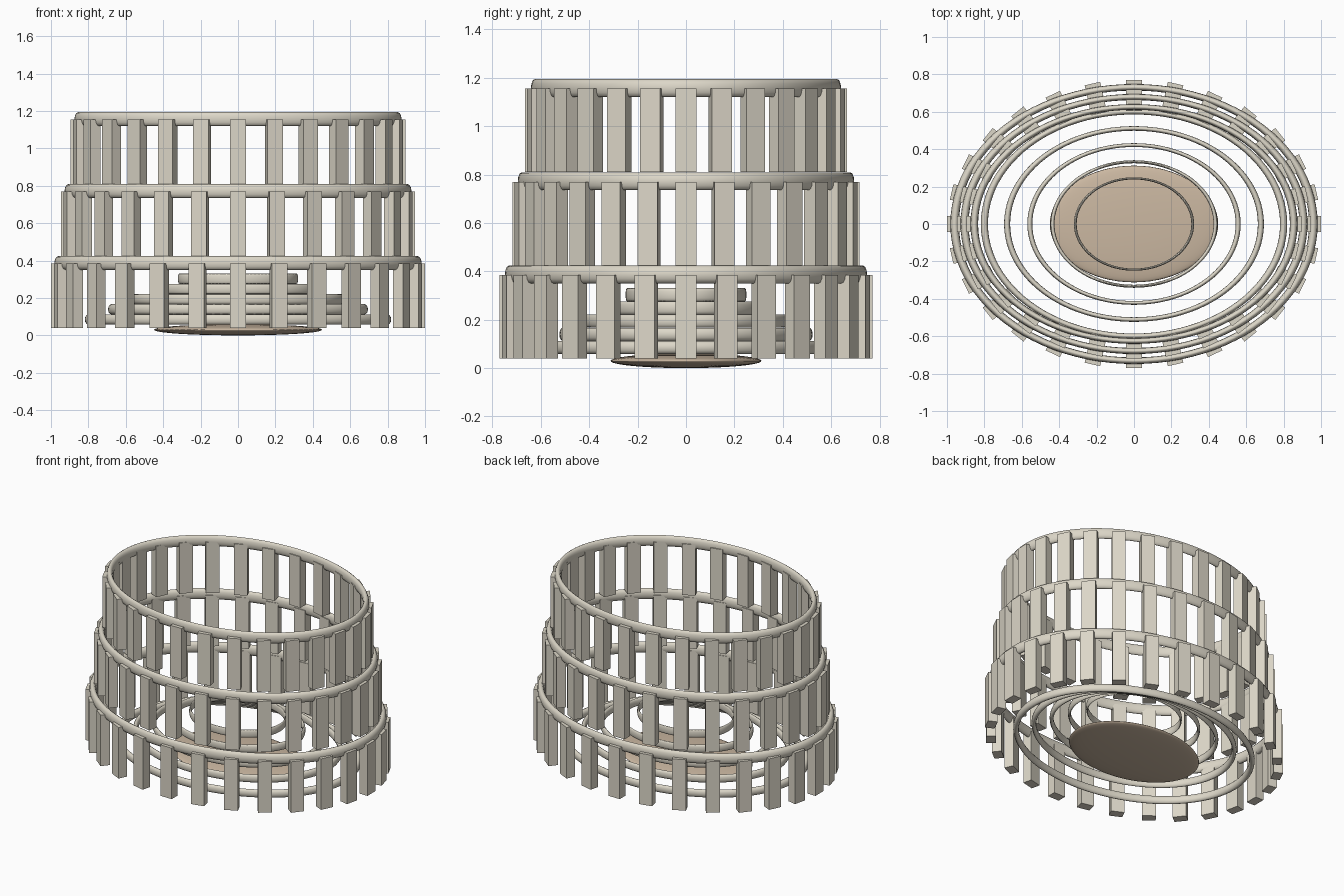
import bpy, bmesh
from math import sin, cos, tau
from mathutils import Matrix, Vector

if "Cube" in bpy.data.objects:
    bpy.data.objects.remove(bpy.data.objects["Cube"])


def material(name, rgb):
    m = bpy.data.materials.new(name)
    m.diffuse_color = (*rgb, 1)
    m.use_nodes = True
    m.node_tree.nodes["Principled BSDF"].inputs["Base Color"].default_value = m.diffuse_color
    return m


STONE = material("stone", (0.72, 0.68, 0.58))
SAND = material("sand", (0.60, 0.48, 0.36))


def finish(name, bm, mat, smooth):
    bmesh.ops.recalc_face_normals(bm, faces=bm.faces)
    for f in bm.faces:
        f.smooth = smooth
    me = bpy.data.meshes.new(name)
    bm.to_mesh(me)
    bm.free()
    me.materials.append(mat)
    ob = bpy.data.objects.new(name, me)
    bpy.context.collection.objects.link(ob)
    return ob


def oval_ring(name, a, b, z, half_h, tube=0.024, major=96, minor=12):
    """Unit torus stretched into an oval, with its own half height."""
    bm = bmesh.new()
    rows = []
    for i in range(major):
        t = tau * i / major
        row = []
        for j in range(minor):
            p = tau * j / minor
            r = 1 + tube * cos(p)
            row.append(bm.verts.new((a * r * cos(t), b * r * sin(t), z + half_h * sin(p))))
        rows.append(row)
    for i in range(major):
        r0, r1 = rows[i], rows[(i + 1) % major]
        for j in range(minor):
            k = (j + 1) % minor
            bm.faces.new((r0[j], r1[j], r1[k], r0[k]))
    finish(name, bm, STONE, True)


def column_row(name, a, b, z0, z1, count=28, width=0.085, depth=0.06):
    """Rectangular columns standing around an oval."""
    bm = bmesh.new()
    for i in range(count):
        t = tau * i / count
        mat = (Matrix.Translation(Vector((a * cos(t), b * sin(t), (z0 + z1) / 2)))
               @ Matrix.Rotation(t, 4, 'Z')
               @ Matrix.Diagonal((depth, width, z1 - z0, 1)))
        bmesh.ops.create_cube(bm, size=1, matrix=mat)
    finish(name, bm, STONE, False)


# Three outer tiers: columns topped by an oval ring
tiers = [(0.97, 0.74, 0.04), (0.917, 0.688, 0.425), (0.865, 0.635, 0.81)]
for n, (a, b, z0) in enumerate(tiers, 1):
    column_row(f"tier_{n}_columns", a, b, z0, z0 + 0.345)
    oval_ring(f"tier_{n}_ring", a - 0.011, b - 0.009, z0 + 0.347, 0.037)

# Inner seating rings, smaller as they rise
for k in range(5):
    oval_ring(f"seating_ring_{k + 1}", 0.80 - 0.1215 * k, 0.60 - 0.089 * k,
              0.085 + 0.0545 * k, 0.027)

# Arena floor: very flat oval dome
bm = bmesh.new()
bmesh.ops.create_uvsphere(bm, u_segments=64, v_segments=24, radius=1,
                          matrix=Matrix.Translation((0, 0, 0.03)) @ Matrix.Diagonal((0.45, 0.312, 0.03, 1)))
finish("arena_floor", bm, SAND, True)
